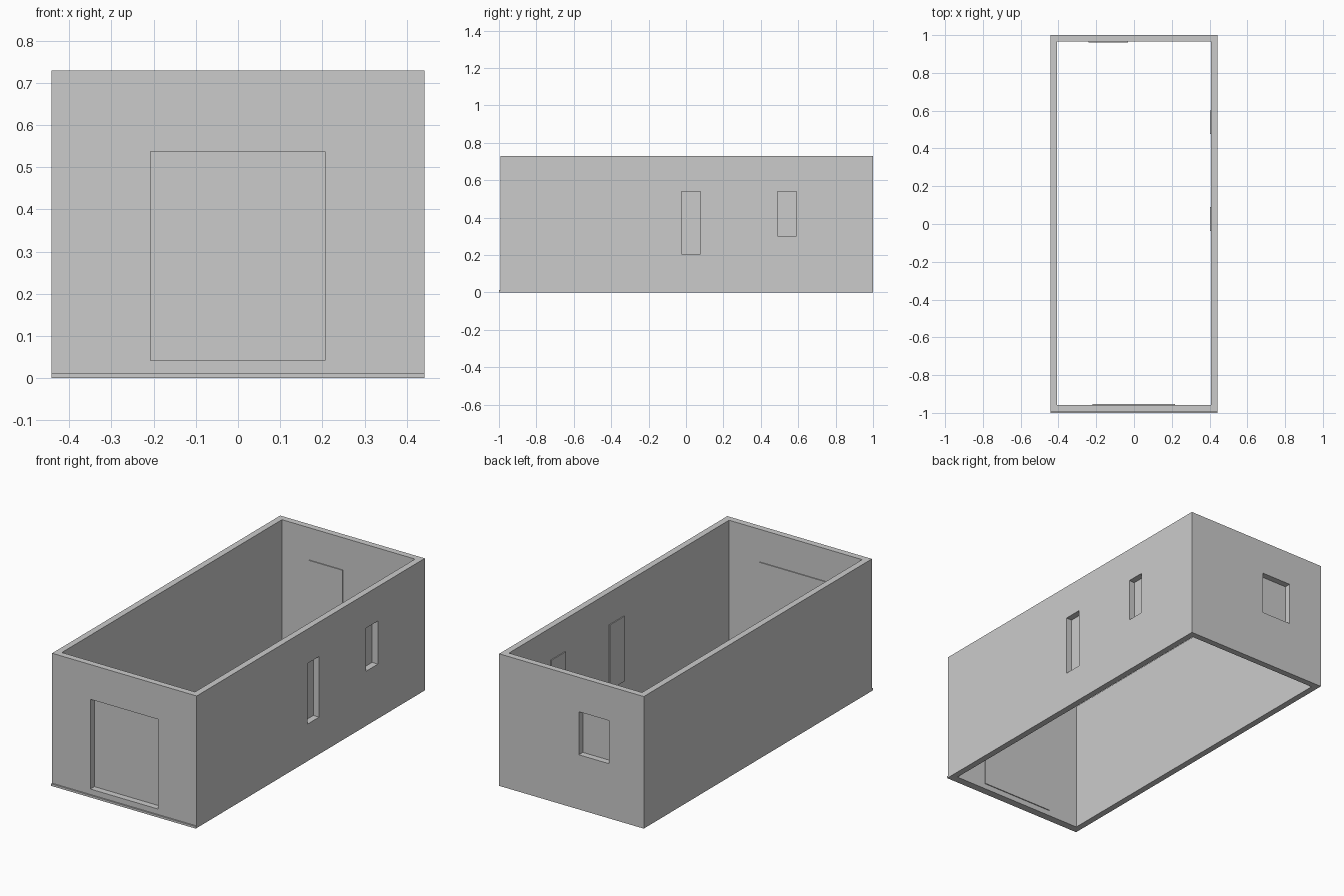
import bpy

cube = bpy.data.objects.get("Cube")
if cube:
    bpy.data.objects.remove(cube, do_unlink=True)

grey = bpy.data.materials.new("plain_grey")
grey.use_nodes = True
colour = (0.6, 0.6, 0.6, 1)
grey.diffuse_color = colour
grey.node_tree.nodes["Principled BSDF"].inputs["Base Color"].default_value = colour


def box(name, x, y, z):
    """Box spanning the three given ranges."""
    spans = (x, y, z)
    bpy.ops.mesh.primitive_cube_add(size=1)
    ob = bpy.context.object
    ob.name = name
    for v in ob.data.vertices:
        v.co = [s[0] if c < 0 else s[1] for c, s in zip(v.co, spans)]
    ob.data.materials.append(grey)
    return ob


def cut(target, cutter):
    mod = target.modifiers.new(cutter.name, "BOOLEAN")
    mod.operation = "DIFFERENCE"
    mod.solver = "EXACT"
    mod.object = cutter
    cutter.hide_render = True
    cutter.hide_set(True)


def grow(span, d):
    return (span[0] - d, span[1] + d)


W, H, T = 0.442, 0.73, 0.035          # half width, height, wall thickness
FRONT, BACK = -0.992, 1.0
LIP, SKIN = 0.012, 0.005              # panel overlap and panel thickness

# Open-ended shell of four walls
walls = box("walls", (-W, W), (FRONT, BACK), (0, H))
cut(walls, box("interior_cutter", (T - W, W - T), (FRONT + T, BACK - T), (-1, 2)))

# Openings: name, wall, range along the wall, height range
openings = [
    ("door", "front", (-0.208, 0.206), (0.042, 0.538)),
    ("tall_window", "right", (-0.025, 0.077), (0.205, 0.54)),
    ("short_window", "right", (0.488, 0.59), (0.302, 0.54)),
    ("back_window", "back", (-0.228, -0.045), (0.302, 0.54)),
]
for name, side, along, height in openings:
    # Outer wall face, and the direction pointing indoors
    outer, inward = {"front": (FRONT, 1), "right": (W, -1), "back": (BACK, -1)}[side]
    inner = outer + inward * T
    through = sorted((outer - inward * 0.05, inner + inward * 0.02))
    sheet = sorted((inner, inner + inward * SKIN))
    wide, tall = grow(along, LIP), grow(height, LIP)
    if side == "right":
        cutter = box(name + "_cutter", through, along, height)
        box(name + "_panel", sheet, wide, tall)
    else:
        cutter = box(name + "_cutter", along, through, height)
        box(name + "_panel", wide, sheet, tall)
    cut(walls, cutter)

# Low strip along the foot of the front wall
box("front_sill", (-W, W), (-1.0, FRONT), (0, 0.012))
